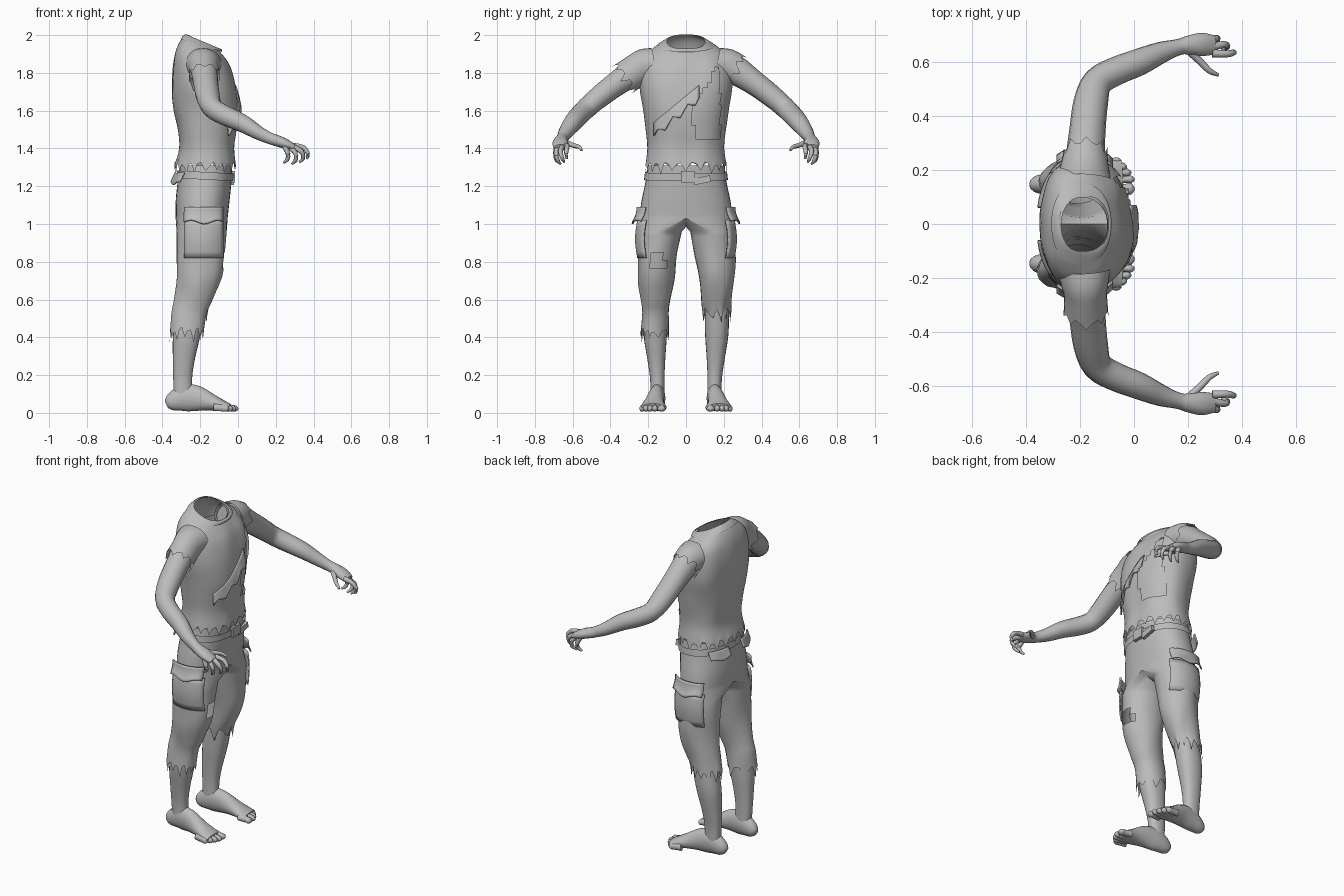
import bpy, bmesh, math, random
from mathutils import Vector, noise

if "Cube" in bpy.data.objects:
    bpy.data.objects.remove(bpy.data.objects["Cube"])

random.seed(4)
clay = bpy.data.materials.new("plain grey")
clay.diffuse_color = (0.5, 0.5, 0.5, 1)
clay.use_nodes = True
clay.node_tree.nodes["Principled BSDF"].inputs["Base Color"].default_value = clay.diffuse_color


def finish(name, bm, side=1):
    """Mirror to the wanted side and store the mesh as an object."""
    for v in bm.verts:
        v.co.y *= side
    bmesh.ops.recalc_face_normals(bm, faces=bm.faces)
    me = bpy.data.meshes.new(name)
    bm.to_mesh(me)
    bm.free()
    me.materials.append(clay)
    ob = bpy.data.objects.new(name, me)
    bpy.context.collection.objects.link(ob)
    return ob


def resample(rows, sub):
    """Catmull-Rom interpolation of parameter rows."""
    out = []
    for i in range(len(rows) - 1):
        a, b, c, d = (rows[max(0, min(len(rows) - 1, i + k))] for k in (-1, 0, 1, 2))
        for j in range(sub):
            t = j / sub
            out.append([q + 0.5 * t * (r - p + t * (2*p - 5*q + 4*r - s + t * (3*(q - r) + s - p)))
                        for p, q, r, s in zip(a, b, c, d)])
    return out + [list(rows[-1])]


def spow(v, p):
    return math.copysign(abs(v) ** (2 / p), v)


def crease(co, amp):
    """Small cloth folds."""
    n = noise.noise_vector(Vector((co.x * 9, co.y * 9, co.z * 5)))
    return co + Vector((n.x, n.y, 0)) * amp


def teeth(n, rag):
    return [rag * random.uniform(0.6, 1.2) if k % 3 == 0 else rag * random.uniform(-0.5, 0.2)
            for k in range(n)]


def bridge(bm, rings):
    for a, b in zip(rings, rings[1:]):
        for k in range(len(a)):
            m = (k + 1) % len(a)
            bm.faces.new((a[k], a[m], b[m], b[k]))


def tube(name, rows, side=1, n=16, sub=3, rag=0, caps=(True, True)):
    """Loft along a path; rows are x, y, z, half width, half height."""
    rows = resample(rows, sub)
    pts = [Vector(r[:3]) for r in rows]
    bm, rings, cut = bmesh.new(), [], teeth(n, rag)
    for i, r in enumerate(rows):
        t = (pts[min(i + 1, len(pts) - 1)] - pts[max(i - 1, 0)]).normalized()
        u = Vector((0, 0, 1)).cross(t)
        u = u.normalized() if u.length > 0.05 else Vector((0, 1, 0))
        v = t.cross(u)
        w = {len(rows) - 1: 1, len(rows) - 2: 0.4}.get(i, 0)
        rings.append([bm.verts.new(pts[i] + u * r[3] * math.cos(a) + v * r[4] * math.sin(a) + t * cut[k] * w)
                      for k, a in enumerate(2 * math.pi * j / n for j in range(n))])
    bridge(bm, rings)
    for ring, cap in ((rings[0], caps[0]), (rings[-1], caps[1])):
        if cap:
            bm.faces.new(ring)
    return finish(name, bm, side)


def stack(name, rows, n=48, sub=4, rag=0, fold=0, grow=0, side=1, tear=None):
    """Open upright loft; rows are z, x0, x1, y0, y1, forward tilt."""
    rows = resample(rows, sub)
    bm, rings, cut = bmesh.new(), [], teeth(n, rag)
    for i, (z, x0, x1, y0, y1, tilt) in enumerate(rows):
        w = {len(rows) - 1: 1, len(rows) - 2: 0.4}.get(i, 0)
        ring = []
        for k in range(n):
            a = 2 * math.pi * k / n
            c, s = spow(math.cos(a), 2.3), spow(math.sin(a), 2.3)
            co = Vector(((x0 + x1) / 2 + c * ((x1 - x0) / 2 + grow),
                         (y0 + y1) / 2 + s * ((y1 - y0) / 2 + grow), z - tilt * c - cut[k] * w))
            ring.append(bm.verts.new(crease(co, fold)))
        rings.append(ring)
    bridge(bm, rings)
    if tear:
        bad = [f for f in bm.faces if tear(f.calc_center_median())]
        bmesh.ops.delete(bm, geom=bad, context='FACES')
    return finish(name, bm, side)


def patch(name, fn, side=1, nu=12, nv=6, thick=0.008):
    """Cloth panel from a surface function over the unit square."""
    bm = bmesh.new()
    g = [[bm.verts.new(fn(i / nu, j / nv)) for j in range(nv + 1)] for i in range(nu + 1)]
    for i in range(nu):
        for j in range(nv):
            bm.faces.new((g[i][j], g[i+1][j], g[i+1][j+1], g[i][j+1]))
    ob = finish(name, bm, side)
    mod = ob.modifiers.new("thickness", 'SOLIDIFY')
    mod.thickness, mod.offset = thick, 0
    return ob


# Shirt with a torn chest, and the body seen through it
torso = [(z, a, b, -w, w, t) for z, a, b, w, t in (
    (1.965, -.27, -.10, .098, .038), (1.945, -.30, -.10, .15, .03), (1.90, -.33, -.078, .21, .012),
    (1.83, -.345, -.042, .24, 0), (1.72, -.35, -.01, .245, 0), (1.60, -.34, .0, .225, 0),
    (1.50, -.32, -.008, .21, 0), (1.40, -.312, -.02, .202, 0), (1.31, -.335, -.01, .214, 0))]
stack("torn_shirt", torso, n=60, rag=.04, fold=.008,
      tear=lambda c: c.x > -.14 and .04 < c.y < .18 and 1.46 < c.z < min(1.82, 1.62 + 1.5 * (c.y - .03)))
stack("body", torso[3:8], grow=-.012)
stack("collar", [(1.966, -.272, -.098, -.1, .1, .038), (1.96, -.285, -.088, -.115, .115, .038),
                 (1.945, -.302, -.088, -.145, .145, .034)], sub=2, grow=.004)


def chest_x(y, z):
    for a, b in zip(torso, torso[1:]):
        if b[0] <= z <= a[0]:
            f = (a[0] - z) / (a[0] - b[0])
            x0, x1, w = (a[i] + f * (b[i] - a[i]) for i in (1, 2, 4))
            return (x0 + x1) / 2 + (x1 - x0) / 2 * max(0, 1 - abs(y / w) ** 2.3) ** (1 / 2.3)


def flap(u, v):
    y = -.17 + .24 * u
    z = 1.50 + .20 * u + .02 * math.sin(u * 19) * (1 - v) + (v - .5) * .07
    return Vector((chest_x(y, z) + .002 + .014 * (1 - v), y, z))


patch("torn_chest_flap", flap)

# Trousers: a hip loft that splits into two legs at the crotch
H, C = 20, 9
hips = resample([(1.31, -.31, -.03, .202), (1.22, -.32, -.035, .215), (1.12, -.33, -.045, .236),
                 (1.03, -.33, -.055, .247)], 3)
legs = [(.96, -.325, -.06, .022, .252), (.85, -.32, -.07, .045, .257), (.72, -.32, -.085, .065, .253),
        (.60, -.335, -.13, .085, .24), (.53, -.35, -.165, .092, .235), (.43, -.357, -.18, .09, .236)]
bm, rings = bmesh.new(), []
for z, x0, x1, w in hips:
    ring = []
    for k in range(2 * H):
        a = math.pi * k / H
        ring.append(bm.verts.new(((x0 + x1) / 2 - (x1 - x0) / 2 * spow(math.cos(a), 2.3),
                                  w * spow(math.sin(a), 2.3), z)))
    rings.append(ring)
bridge(bm, rings)
top = rings[-1]
crotch = [bm.verts.new((-.055 - .275 * t, 0, 1.03 - .045 * math.sin(math.pi * t)))
          for t in ((j + 1) / (C + 1) for j in range(C))]
for s in (1, -1):
    half = top[:H + 1] if s > 0 else [top[-k % (2 * H)] for k in range(H + 1)]
    loop, rows = [half + crotch], resample(legs[:5] if s > 0 else legs, 3)
    cut = teeth(H + 1 + C, .05)
    for i, (z, x0, x1, y0, y1) in enumerate(rows):
        w = {len(rows) - 1: 1, len(rows) - 2: 0.4}.get(i, 0)
        ring = []
        for k in range(H + 1 + C):
            a = math.pi * k / H if k <= H else math.pi * (1 + (k - H) / (C + 1))
            co = Vector(((x0 + x1) / 2 - (x1 - x0) / 2 * math.cos(a),
                         s * ((y0 + y1) / 2 + (y1 - y0) / 2 * math.sin(a)), z - cut[k] * w))
            ring.append(bm.verts.new(crease(co, .012 * min(1, i / 4))))
        loop.append(ring)
    bridge(bm, loop)
# hole over one knee
hole = [f for f in bm.faces for c in [f.calc_center_median()]
        if c.x > -.13 and -.19 < c.y < -.11 and .76 < c.z < .84]
bmesh.ops.delete(bm, geom=hole, context='FACES')
finish("ragged_trousers", bm)

# Belt and buckle
stack("belt", [(1.275, -.316, -.028, -.212, .212, .008), (1.235, -.321, -.03, -.217, .217, .008)],
      sub=2, grow=.005)
for name, y, z, size, turn in (("buckle", .01, 1.25, (.03, .075, .06), 0),
                               ("belt_end", .085, 1.232, (.02, .09, .035), .2)):
    bpy.ops.mesh.primitive_cube_add(size=1, location=(-.03, y, z), rotation=(turn, 0, 0))
    ob = bpy.context.object
    ob.name, ob.scale = name, size
    ob.data.materials.append(clay)
    ob.modifiers.new("soft edge", 'BEVEL').width = .008


def leg_side(u, out):
    x = -.285 + .205 * u
    return x, .15 + .104 * math.sqrt(1 - ((x + .19) / .135) ** 2) + out


def pocket(u, v):
    x, y = leg_side(u, .012 * math.sin(math.pi * v))
    return Vector((x, y, .82 + .2 * v))


def pocket_flap(u, v):
    x, y = leg_side(u, .004 + .026 * (1 - v) ** 2)
    return Vector((x, y, 1.01 + .01 * math.sin(u * 9) * (1 - v) + .08 * v))


def seat_flap(u, v):
    y = .06 + .13 * u
    return Vector((-.185 - .15 * (1 - (y / .235) ** 2.3) ** .43 - .022 * (1 - v), y,
                   1.215 + .008 * math.cos(u * 7) * (1 - v) + .055 * v))


fingers = {
    "index_finger": ((.29, .632, 1.415), (.345, .63, 1.405), (.37, .635, 1.372), (.365, .63, 1.345)),
    "middle_finger": ((.285, .655, 1.41), (.335, .665, 1.385), (.345, .655, 1.348), (.325, .645, 1.328)),
    "ring_finger": ((.27, .675, 1.41), (.305, .688, 1.375), (.305, .68, 1.338), (.285, .665, 1.318)),
    "little_finger": ((.245, .685, 1.415), (.265, .692, 1.37), (.26, .685, 1.34), (.24, .675, 1.325)),
    "thumb": ((.205, .64, 1.435), (.245, .602, 1.418), (.28, .567, 1.408), (.312, .552, 1.39))}

for side, tag in ((1, "left"), (-1, "right")):
    patch(tag + "_cargo_pocket", pocket, side)
    patch(tag + "_cargo_flap", pocket_flap, side)
    patch(tag + "_seat_pocket_flap", seat_flap, side)
    # Arm running into the palm
    tube(tag + "_arm", [
        (-.18, .17, 1.84, .085, .08), (-.18, .25, 1.82, .073, .08), (-.172, .35, 1.755, .067, .066),
        (-.16, .45, 1.68, .064, .06), (-.135, .525, 1.615, .056, .055), (-.07, .565, 1.575, .053, .053),
        (.02, .60, 1.535, .05, .048), (.10, .635, 1.487, .04, .038), (.165, .655, 1.455, .03, .031),
        (.20, .662, 1.443, .035, .03), (.25, .665, 1.425, .043, .027), (.295, .662, 1.405, .036, .018)], side)
    for name, path in fingers.items():
        tube(tag + "_" + name, [(*p, r, r) for p, r in zip(path, (.015, .013, .011, .006))], side, n=8)
    # Torn sleeve, longer on the right
    sleeve = [(-.185, .17, 1.845, .1, .088), (-.182, .22, 1.835, .088, .092), (-.18, .26, 1.815, .08, .088)]
    if side < 0:
        sleeve += [(-.178, .32, 1.775, .083, .088)]
    tube(tag + "_sleeve", sleeve, side, n=24, rag=.03, caps=(False, False))
    # Bare lower leg, foot and toes
    stack(tag + "_shin", [(z, x - a, x + a, y - b, y + b, 0) for x, y, z, a, b in (
        (-.21, .155, .88, .09, .08), (-.24, .162, .6, .075, .066), (-.27, .163, .42, .073, .062),
        (-.287, .157, .28, .058, .047), (-.293, .152, .18, .05, .038), (-.29, .15, .08, .048, .037))],
        n=24, side=side)
    tube(tag + "_foot", [
        (-.378, .145, .045, .018, .022), (-.355, .147, .055, .034, .045), (-.29, .15, .078, .041, .07),
        (-.22, .157, .077, .043, .068), (-.14, .168, .055, .052, .045), (-.08, .174, .038, .062, .029),
        (-.045, .176, .03, .06, .02)], side, n=20)
    for i in range(5):
        r, y, x = (.022 if i == 0 else .015), (.13, .165, .19, .212, .232)[i], (0, 0, -.012, -.028, -.048)[i]
        tube(f"{tag}_toe_{i + 1}", [(x - .08, y - .006, .03, r, .02), (x - .03, y, .025, r * .85, .018),
                                    (x - .012, y, .022, r, .017), (x, y, .018, r * .4, .007)], side, n=10)

# Smooth shading with sharp edges kept
bpy.ops.object.select_all(action='SELECT')
bpy.context.view_layer.objects.active = bpy.data.objects["torn_shirt"]
bpy.ops.object.shade_smooth_by_angle(angle=math.radians(50))
